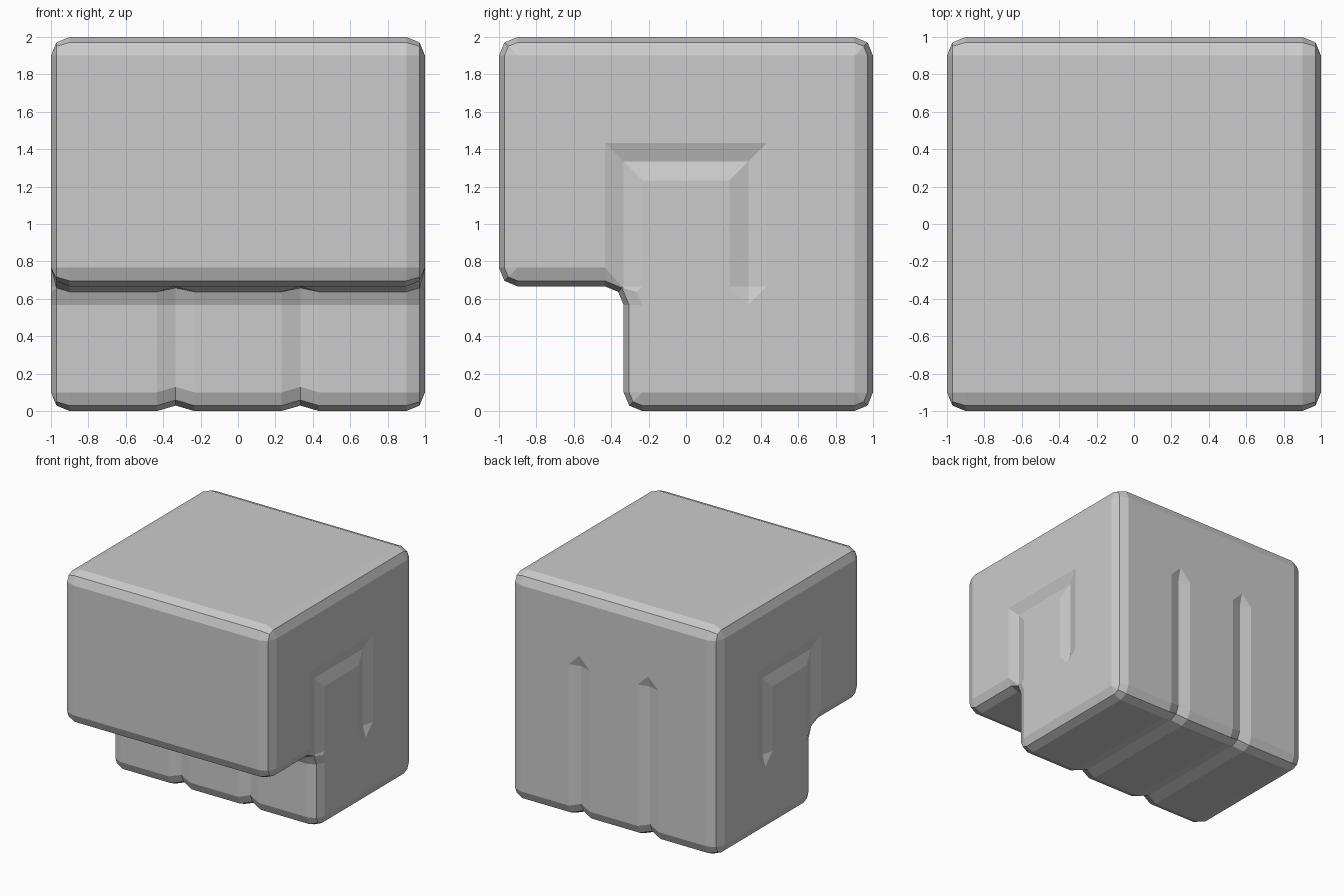
import bpy, bmesh
from math import radians, sin, cos

if "Cube" in bpy.data.objects:
    bpy.data.objects.remove(bpy.data.objects["Cube"])

T = 1 / 3              # grid line
R = 0.1                # rounding radius
G = R * (1 - cos(radians(45)))   # groove depth / bevel mid inset

# corner (y, z), inward signs, start angle, turn
CORNERS = [
    (1, 2, -1, -1, 90, -90),
    (1, 0, -1, 1, 0, -90),
    (-T, 0, 1, 1, -90, -90),
    (-T, 2 * T, 1, 1, 0, 90),       # concave corner
    (-1, 2 * T, 1, 1, -90, -90),
    (-1, 2, 1, -1, 180, -90),
]


def outline(d, r):
    """Side outline inset by d, convex corners rounded by r."""
    pts = []
    for n, (y, z, sy, sz, a0, turn) in enumerate(CORNERS):
        if n == 3:
            rad, k = R + d, -1
        else:
            rad, k = r, 1
        cy, cz = y + sy * (d + k * rad), z + sz * (d + k * rad)
        for i in range(3):
            a = radians(a0 + turn * i / 2)
            pts.append((cy + rad * cos(a), cz + rad * sin(a)))
        if n == 0:                   # top end of the back grooves
            pts += [(1 - d, 4 * T + R), (1 - d, 4 * T)]
    return pts


plain = outline(0, R)
sunk = outline(G, R)
groove = [sunk[k] if 4 <= k <= 12 else plain[k] for k in range(len(plain))]

# Body: rings along x, dipping at the two grooves and closing at the rounded ends
half = [(T - R, plain), (T, groove), (T + R, plain), (1 - R, plain),
        (1 - G, outline(G, R - G)), (1, outline(R, 0))]
rings = [(-x, p) for x, p in reversed(half)] + half
bm = bmesh.new()
grid = [[bm.verts.new((x, y, z)) for y, z in p] for x, p in rings]
n = len(plain)
for i in range(len(grid) - 1):
    for k in range(n):
        j = (k + 1) % n
        a, b, c, d = grid[i][k], grid[i][j], grid[i + 1][j], grid[i + 1][k]
        if k in (3, 12) and (rings[i][1] is groove or rings[i + 1][1] is groove):
            # pointed groove ends: diagonal avoids the sunk vertex
            if (rings[i][1] is groove) == (k == 12):
                bm.faces.new((a, b, d))
                bm.faces.new((b, c, d))
            else:
                bm.faces.new((a, b, c))
                bm.faces.new((a, c, d))
        else:
            bm.faces.new((a, b, c, d))
bm.faces.new(grid[0])
bm.faces.new(grid[-1])
bmesh.ops.remove_doubles(bm, verts=bm.verts, dist=1e-4)
bmesh.ops.recalc_face_normals(bm, faces=bm.faces)


def make_object(name, bm):
    me = bpy.data.meshes.new(name)
    bm.to_mesh(me)
    bm.free()
    ob = bpy.data.objects.new(name, me)
    bpy.context.collection.objects.link(ob)
    return ob


body = make_object("block_body", bm)

# Side grooves: V-section swept along an upside-down U, with pointed ends
bm = bmesh.new()
W = 2 * R
for s in (-1, 1):
    def ring(off):
        x = s * (1 + G if off else 1 - G)
        return [bm.verts.new((x, y, z)) for y, z in
                ((-T - off, 2 * T), (-T - off, 4 * T + off),
                 (T + off, 4 * T + off), (T + off, 2 * T))]
    apex, outer, inner = ring(0), ring(W), ring(-W)
    for p, q in ((apex, outer), (outer, inner), (inner, apex)):
        for k in range(3):
            bm.faces.new((p[k], p[k + 1], q[k + 1], q[k]))
    for k, y in ((0, -T), (3, T)):
        tip = bm.verts.new((s * (1 + G), y, 2 * T - W))
        for p, q in ((apex, outer), (outer, inner), (inner, apex)):
            bm.faces.new((p[k], q[k], tip))
bmesh.ops.recalc_face_normals(bm, faces=bm.faces)
cutter = make_object("side_groove_cutter", bm)
cutter.hide_render = True

mod = body.modifiers.new("side_grooves", 'BOOLEAN')
mod.operation = 'DIFFERENCE'
mod.solver = 'EXACT'
mod.object = cutter
bpy.context.view_layer.objects.active = body
body.select_set(True)
bpy.ops.object.modifier_apply(modifier=mod.name)
bpy.data.objects.remove(cutter)
